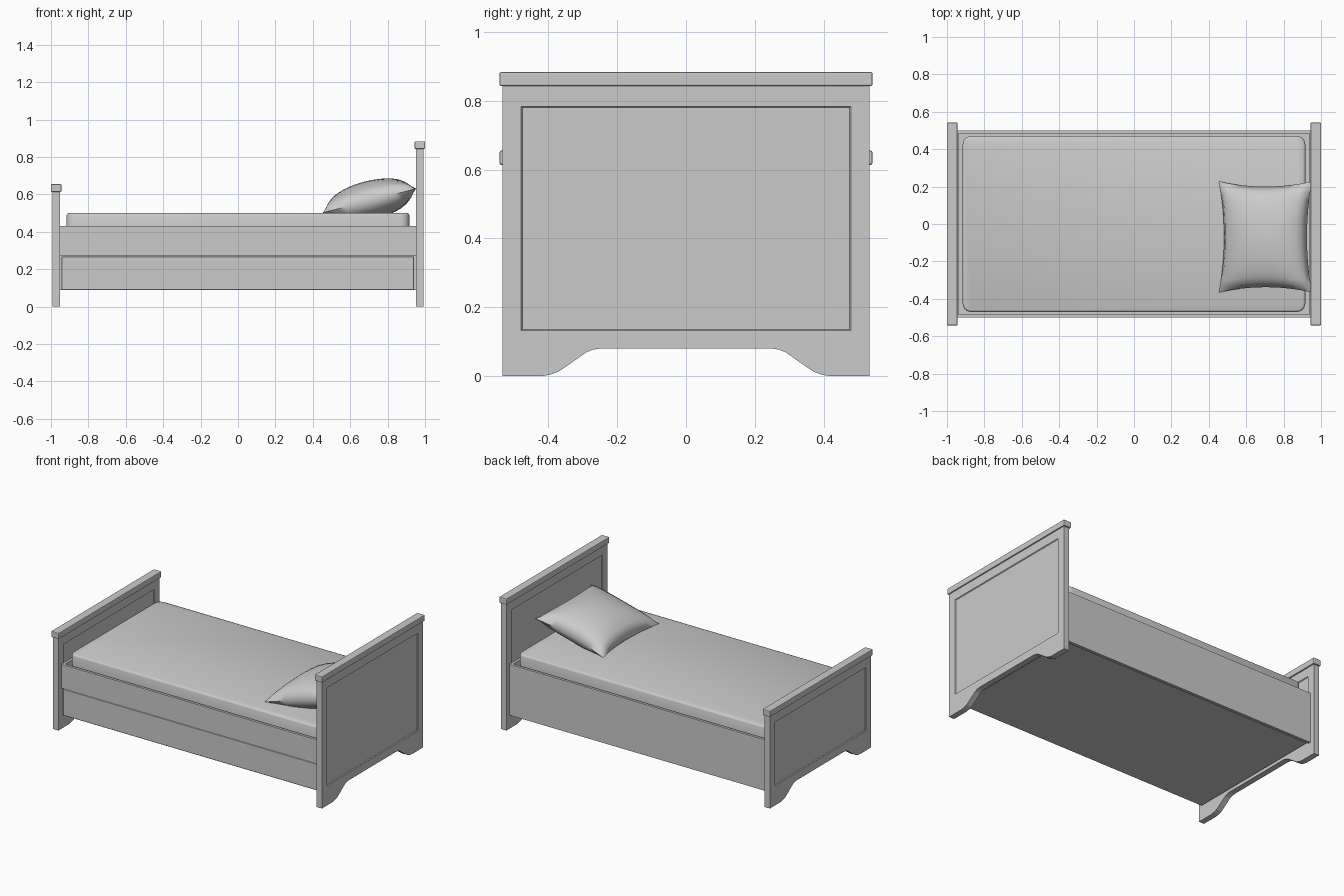
import bpy, bmesh
from math import sin, cos, pi, atan2
from mathutils import Matrix, Vector

if "Cube" in bpy.data.objects:
    bpy.data.objects.remove(bpy.data.objects["Cube"])


def make(name, bm, smooth=None):
    bmesh.ops.recalc_face_normals(bm, faces=bm.faces[:])
    me = bpy.data.meshes.new(name)
    bm.to_mesh(me)
    bm.free()
    ob = bpy.data.objects.new(name, me)
    bpy.context.collection.objects.link(ob)
    if smooth:
        me.shade_smooth()
    return ob


def box(name, x, y, z, bevel=0.0, segments=1):
    bm = bmesh.new()
    bmesh.ops.create_cube(bm, size=1)
    for v in bm.verts:
        v.co = [(a + b) / 2 + c * (b - a) for (a, b), c in zip((x, y, z), v.co)]
    if bevel:
        bmesh.ops.bevel(bm, geom=bm.edges[:], offset=bevel, segments=segments,
                        affect='EDGES', profile=0.5)
    return make(name, bm)


def recess_cutter(x_open, x_floor, z0, z1):
    # Tapered block: wide at the board face, narrower at the recess floor
    ob = box("recess_cutter", sorted((x_open, x_floor)), (-0.482, 0.482), (z0, z1))
    mid = (z0 + z1) / 2
    for v in ob.data.vertices:
        if abs(v.co.x - x_floor) < 1e-4:
            v.co.y -= 0.007 if v.co.y > 0 else -0.007
            v.co.z -= 0.007 if v.co.z > mid else -0.007
    ob.hide_render = True
    return ob


def end_board(name, side, top):
    # Board outline with the scooped feet, extruded through its thickness
    half = [(0.25, 0.08), (0.27, 0.077), (0.29, 0.069), (0.345, 0.03),
            (0.37, 0.013), (0.395, 0.004), (0.42, 0.0), (0.533, 0.0), (0.533, top)]
    outline = half + [(-y, z) for y, z in reversed(half)]
    bm = bmesh.new()
    f = bm.faces.new([bm.verts.new((side * 0.953, y, z)) for y, z in outline])
    ext = bmesh.ops.extrude_face_region(bm, geom=[f])
    for v in ext["geom"]:
        if isinstance(v, bmesh.types.BMVert):
            v.co.x = side * 0.992
    board = make(name, bm)
    # Recessed panels on both faces
    for face, inward in ((0.953, 1), (0.992, -1)):
        cut = recess_cutter(side * (face - inward * 0.004),
                            side * (face + inward * 0.005), 0.129, top - 0.056)
        mod = board.modifiers.new("recess", 'BOOLEAN')
        mod.operation, mod.solver, mod.object = 'DIFFERENCE', 'EXACT', cut
        bpy.context.view_layer.objects.active = board
        bpy.ops.object.modifier_apply(modifier=mod.name)
        bpy.data.objects.remove(cut)
    # Cap rail
    box(name + "_cap", sorted((side * 0.944, side * 1.0)), (-0.542, 0.542),
        (top, top + 0.041), 0.005, 2)


end_board("headboard", 1, 0.843)
end_board("footboard", -1, 0.614)

# Bed frame
box("front_rail", (-0.953, 0.953), (-0.5, -0.483), (0.27, 0.43))
box("back_panel", (-0.953, 0.953), (0.483, 0.5), (0.09, 0.43))
for label, s in (("head", 1), ("foot", -1)):
    box(label + "_end_rail", sorted((s * 0.953, s * 0.937)), (-0.483, 0.483), (0.27, 0.43))
box("mattress_deck", (-0.937, 0.937), (-0.483, 0.483), (0.27, 0.29))

# Under-bed drawer
box("drawer", (-0.944, 0.942), (-0.498, 0.483), (0.09, 0.268), 0.003)

# Mattress: rounded corners, softly rounded top edge
bm = bmesh.new()
bmesh.ops.create_cube(bm, size=1)
for v in bm.verts:
    v.co = (v.co.x * 1.832, v.co.y * 0.942, 0.395 + v.co.z * 0.21)
upright = [e for e in bm.edges if abs(e.verts[0].co.z - e.verts[1].co.z) > 0.1]
bmesh.ops.bevel(bm, geom=upright, offset=0.045, segments=3, affect='EDGES', profile=0.5)
rims = [e for e in bm.edges if abs(e.verts[0].co.z - e.verts[1].co.z) < 1e-4]
bmesh.ops.bevel(bm, geom=rims, offset=0.012, segments=2, affect='EDGES', profile=0.5)
make("mattress", bm, smooth=True)

# Pillow: puffed grid with pinched corners, leaning on the headboard
N = 14
bm = bmesh.new()
for sign in (1, -1):
    rows = []
    for i in range(N + 1):
        row = []
        for j in range(N + 1):
            tu, tv = 2 * i / N - 1, 2 * j / N - 1
            u = 0.5 * tu + 0.5 * sin(tu * pi / 2)
            v = 0.5 * tv + 0.5 * sin(tv * pi / 2)
            puff = max(0, (1 - u * u) * (1 - v * v)) ** 0.42
            row.append(bm.verts.new((0.257 * u * (1 - 0.11 * (1 - v * v)),
                                     0.297 * v * (1 - 0.095 * (1 - u * u)),
                                     sign * 0.105 * puff)))
        rows.append(row)
    for i in range(N):
        for j in range(N):
            bm.faces.new((rows[i][j], rows[i + 1][j], rows[i + 1][j + 1], rows[i][j + 1]))
bmesh.ops.remove_doubles(bm, verts=bm.verts[:], dist=1e-5)
pillow = make("pillow", bm, smooth=True)
pillow.matrix_world = (Matrix.Translation(Vector((0.703, -0.069, 0.567)))
                       @ Matrix.Rotation(-atan2(0.128, 0.497), 4, 'Y'))
bpy.context.view_layer.objects.active = pillow
bpy.ops.object.select_all(action='DESELECT')
pillow.select_set(True)
bpy.ops.object.shade_smooth_by_angle(angle=1.0)
